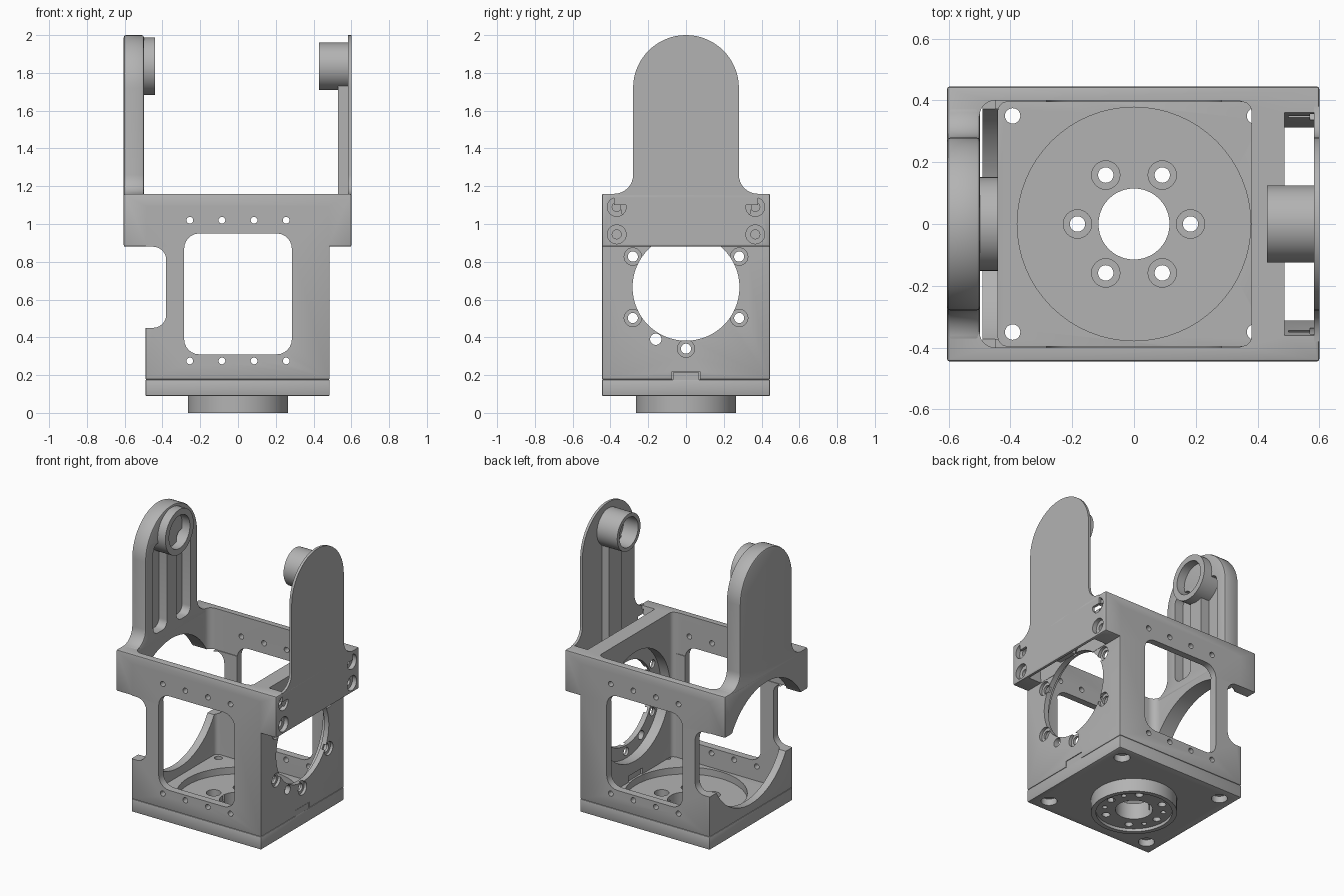
import bpy, bmesh
from math import pi, cos, sin, radians

if "Cube" in bpy.data.objects:
    bpy.data.objects.remove(bpy.data.objects["Cube"])

grey = bpy.data.materials.new("machined_grey")
grey.use_nodes = True
grey.diffuse_color = (0.45, 0.45, 0.45, 1)
grey.node_tree.nodes["Principled BSDF"].inputs["Base Color"].default_value = (0.45, 0.45, 0.45, 1)


def arc(u, v, r, a0, a1, n=12):
    """Points on an arc, angles in degrees."""
    angles = [radians(a0 + (a1 - a0) * i / n) for i in range(n + 1)]
    return [(u + r * cos(a), v + r * sin(a)) for a in angles]


def rounded(u0, u1, v0, v1, r):
    """Rounded rectangle outline."""
    return (arc(u1 - r, v1 - r, r, 0, 90, 6) + arc(u0 + r, v1 - r, r, 90, 180, 6)
            + arc(u0 + r, v0 + r, r, 180, 270, 6) + arc(u1 - r, v0 + r, r, 270, 360, 6))


def prism(name, outline, axis, lo, hi, bevel=0.0):
    """Extrude an outline along x (u=y, v=z), y (u=x, v=z) or z (u=x, v=y)."""
    place = {"x": lambda u, v, w: (w, u, v),
             "y": lambda u, v, w: (u, w, v),
             "z": lambda u, v, w: (u, v, w)}[axis]
    bm = bmesh.new()
    ends = [[bm.verts.new(place(u, v, w)) for u, v in outline] for w in (lo, hi)]
    bm.faces.new(ends[0])
    bm.faces.new(ends[1])
    n = len(outline)
    for i in range(n):
        j = (i + 1) % n
        bm.faces.new((ends[0][i], ends[0][j], ends[1][j], ends[1][i]))
    bmesh.ops.recalc_face_normals(bm, faces=bm.faces)
    if bevel:
        sharp = [e for e in bm.edges if e.calc_face_angle(0) > 0.7]
        bmesh.ops.bevel(bm, geom=sharp, offset=bevel, segments=2, profile=0.5, affect="EDGES")
    mesh = bpy.data.meshes.new(name)
    bm.to_mesh(mesh)
    bm.free()
    mesh.materials.append(grey)
    obj = bpy.data.objects.new(name, mesh)
    bpy.context.scene.collection.objects.link(obj)
    return obj


def box(name, x0, x1, y0, y1, z0, z1, bevel=0.0):
    return prism(name, [(x0, y0), (x1, y0), (x1, y1), (x0, y1)], "z", z0, z1, bevel)


def rod(name, axis, u, v, r, lo, hi, n=32):
    return prism(name, arc(u, v, r, 0, 360 - 360 / n, n - 1), axis, lo, hi)


def carve(obj, joins, cuts):
    """Union and cut helper solids, keep the result, drop the helpers."""
    for helper in joins + cuts:
        helper.hide_render = True
        mod = obj.modifiers.new("bool", "BOOLEAN")
        mod.operation = "UNION" if helper in joins else "DIFFERENCE"
        mod.solver = "EXACT"
        mod.object = helper
    graph = bpy.context.evaluated_depsgraph_get()
    mesh = bpy.data.meshes.new_from_object(obj.evaluated_get(graph))
    obj.modifiers.clear()
    obj.data = mesh
    for helper in joins + cuts:
        bpy.data.objects.remove(helper)
    finish(obj)


def finish(obj):
    bpy.ops.object.select_all(action="DESELECT")
    obj.select_set(True)
    bpy.context.view_layer.objects.active = obj
    bpy.ops.object.shade_smooth_by_angle(angle=radians(30))


AXIS_Z = 0.665   # height of the motor axis
PIVOT_Z = 1.835  # height of the arm pivots
ring = [(cos(k * pi / 3), sin(k * pi / 3)) for k in range(6)]

# Frame: lower shell and wider upper belt
frame = box("frame", -0.49, 0.485, -0.445, 0.445, 0.177, 1.1, 0.006)
belt = box("belt", -0.605, 0.6, -0.445, 0.445, 0.88, 1.16, 0.008)
cuts = [
    prism("cavity", rounded(-0.44, 0.38, -0.395, 0.395, 0.03), "z", 0, 2),
    prism("belt_cavity", rounded(-0.5, 0.38, -0.4, 0.4, 0.05), "z", 0.88, 2),
    prism("window", rounded(-0.285, 0.285, 0.31, 0.95, 0.08), "y", -1, 1),
    prism("side_notch", rounded(-1, -0.38, 0.45, 0.88, 0.07), "y", -1, 1),
    rod("motor_clearance", "x", 0, AXIS_Z, 0.43, -1, -0.4, 64),
    rod("motor_pocket", "x", 0, AXIS_Z, 0.37, 0.3, 0.45, 64),
    rod("motor_bore", "x", 0, AXIS_Z, 0.283, 0.3, 0.56, 64),
    rod("cable_hole", "x", -0.16, 0.39, 0.03, 0.3, 0.56),
    prism("plate_gap", [(-0.31, 0.8), (0.31, 0.8), (0.315, 0.95), (0.37, 1.2),
                        (-0.37, 1.2), (-0.315, 0.95)], "x", 0.487, 0.583),
    box("key_slot", 0.3, 0.6, -0.073, 0.073, 0.1, 0.218),
]
for c, s in ring:
    y, z = 0.325 * s, AXIS_Z + 0.325 * c
    cuts.append(rod("flange_hole", "x", y, z, 0.027, 0.3, 0.56, 20))
    cuts.append(rod("flange_bore", "x", y, z, 0.046, 0.466, 0.56, 24))
for x in (-0.255, -0.085, 0.085, 0.255):
    for z in (0.275, 1.02):
        cuts.append(rod("wall_hole", "y", x, z, 0.018, -1, 1, 16))
for y in (-0.367, 0.367):
    for z in (0.945, 1.09):
        cuts.append(rod("bolt_bore", "x", y, z, 0.05, 0.57, 0.7, 24))
        cuts.append(rod("bolt_hole", "x", y, z, 0.024, 0.5, 0.7, 16))
carve(frame, [belt], cuts)

# Base plate with key tab and round output boss
base = box("base_plate", -0.49, 0.485, -0.445, 0.445, 0.09, 0.177, 0.006)
joins = [box("key_tab", 0.39, 0.483, -0.07, 0.07, 0.15, 0.215),
         rod("output_boss", "z", 0, 0, 0.265, 0, 0.12, 64)]
cuts = [rod("floor_recess", "z", 0, 0, 0.378, 0.13, 0.3, 64),
        rod("centre_bore", "z", 0, 0, 0.115, -1, 1, 48),
        rod("boss_recess", "z", 0, 0, 0.235, -1, 0.02, 64)]
for c, s in ring:
    x, y = 0.183 * c, 0.183 * s
    cuts.append(rod("screw_hole", "z", x, y, 0.025, -1, 1, 20))
    cuts.append(rod("screw_bore", "z", x, y, 0.046, 0.08, 1, 24))
for k in (30, 150, 210, 330):
    cuts.append(rod("pin_hole", "z", 0.183 * cos(radians(k)), 0.183 * sin(radians(k)), 0.016, -1, 0.05, 16))
for x in (-0.393, 0.39):
    for y in (-0.35, 0.35):
        cuts.append(rod("corner_hole", "z", x, y, 0.025, -1, 1, 20))
        cuts.append(rod("corner_bore", "z", x, y, 0.05, -1, 0.135, 24))
carve(base, joins, cuts)


def arm_outline(foot):
    """Round-topped arm flaring out into the belt."""
    return ([(0.38, foot)] + arc(0.38, 1.26, 0.1, 270, 180, 8) + arc(0, 1.72, 0.28, 0, 180, 32)
            + arc(-0.38, 1.26, 0.1, 360, 270, 8) + [(-0.38, foot)])


# Thick arm: pocketed with a centre rib, ring boss at the pivot
thick_arm = prism("thick_arm", arm_outline(1.13), "x", -0.605, -0.498, 0.012)
pockets = [prism("pocket", rounded(*span, 1.19, 1.8, 0.05), "x", -0.56, -0.4)
           for span in ((-0.2, -0.05), (0.05, 0.2))]
carve(thick_arm, [], pockets)
thick_boss = rod("thick_arm_boss", "x", 0, PIVOT_Z, 0.152, -0.57, -0.44, 48)
carve(thick_boss, [], [rod("bearing_seat", "x", 0, PIVOT_Z, 0.112, -0.53, 0, 48),
                       rod("bearing_relief", "x", 0, PIVOT_Z, 0.09, -0.56, 0, 48)])

# Thin arm: flat plate with a stiffening rib and hollow pivot boss
finish(prism("thin_arm", arm_outline(1.1), "x", 0.583, 0.6))
finish(box("thin_arm_rib", 0.53, 0.59, -0.07, 0.07, 0.9, 1.76))
thin_boss = rod("thin_arm_boss", "x", 0, PIVOT_Z, 0.125, 0.43, 0.59, 48)
carve(thin_boss, [], [rod("pivot_bore", "x", 0, PIVOT_Z, 0.1, 0, 0.54, 48)])
